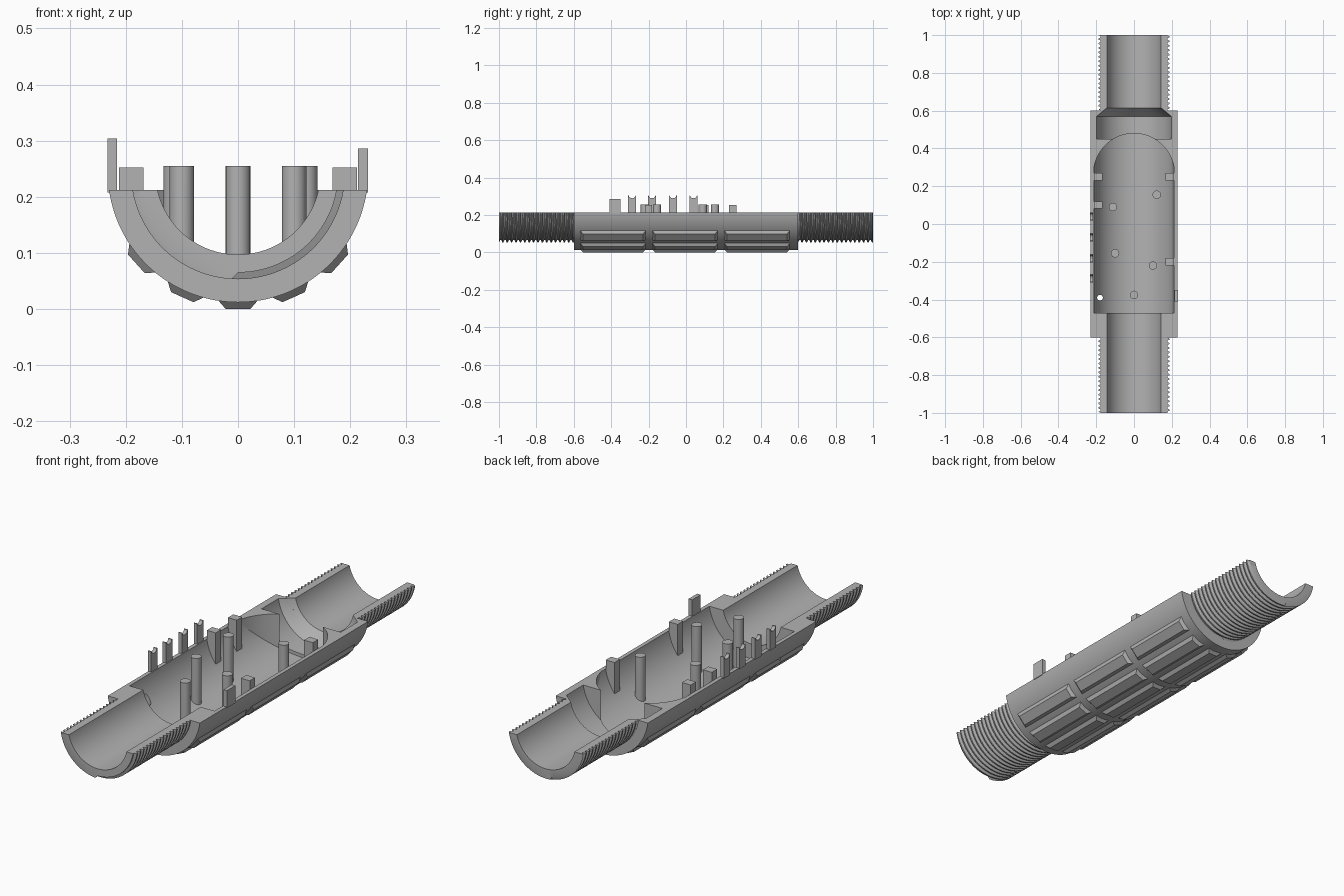
import bpy, bmesh
from math import sin, cos, asin, pi, sqrt, radians, floor
from mathutils import Matrix, Vector

if "Cube" in bpy.data.objects:
    bpy.data.objects.remove(bpy.data.objects["Cube"])

AXIS = 0.244      # height of the tube axis
CUT = 0.212       # height of the flat parting plane
R_OUT, R_CAV, R_BORE = 0.232, 0.2145, 0.147
R_ROOT, R_CREST, PITCH = 0.179, 0.191, 0.0235

grey = bpy.data.materials.new("plain_grey")
grey.use_nodes = True
colour = (0.45, 0.45, 0.45, 1)
grey.diffuse_color = colour
grey.node_tree.nodes["Principled BSDF"].inputs["Base Color"].default_value = colour


def finish(bm, name):
    bmesh.ops.remove_doubles(bm, verts=bm.verts, dist=1e-5)
    bmesh.ops.recalc_face_normals(bm, faces=bm.faces)
    mesh = bpy.data.meshes.new(name)
    bm.to_mesh(mesh)
    bm.free()
    mesh.materials.append(grey)
    obj = bpy.data.objects.new(name, mesh)
    bpy.context.collection.objects.link(obj)
    return obj


def skin(rings, name):
    """Bridge closed rings of points and cap both ends."""
    bm = bmesh.new()
    loops = [[bm.verts.new(p) for p in ring] for ring in rings]
    n = len(loops[0])
    for a, b in zip(loops, loops[1:]):
        for i in range(n):
            j = (i + 1) % n
            bm.faces.new((a[i], a[j], b[j], b[i]))
    bm.faces.new(loops[0])
    bm.faces.new(loops[-1])
    return finish(bm, name)


def trough(name, profile, steps=48):
    """Sweep a (y, r) profile below the parting plane; profile may depend on t."""
    rings = []
    for k in range(steps + 1):
        t = k / steps
        ring = []
        for y, r in profile(t):
            start = asin((AXIS - CUT) / r)
            a = start + t * (pi - 2 * start)
            ring.append((r * cos(a), y, AXIS - r * sin(a)))
        rings.append(ring)
    return skin(rings, name)


def shell_z(x, r=0.222):
    return AXIS - sqrt(r * r - x * x)


def smooth(obj):
    bpy.ops.object.select_all(action='DESELECT')
    obj.select_set(True)
    bpy.context.view_layer.objects.active = obj
    bpy.ops.object.shade_smooth_by_angle(angle=radians(25))


def cut(obj, cutter):
    mod = obj.modifiers.new("cut", 'BOOLEAN')
    mod.operation, mod.object, mod.solver = 'DIFFERENCE', cutter, 'EXACT'
    bpy.context.view_layer.objects.active = obj
    bpy.ops.object.modifier_apply(modifier=mod.name)


def cylinder(name, x, y, r, z0, z1, segments=24):
    bm = bmesh.new()
    bmesh.ops.create_cone(bm, cap_ends=True, segments=segments, radius1=r, radius2=r,
                          depth=z1 - z0, matrix=Matrix.Translation((x, y, (z0 + z1) / 2)))
    return bm


# threaded ends: helical outside, plain bore inside
def thread(name, y0, y1, bore):
    count = int((y1 - y0) / PITCH) + 2
    tooth = ((0, R_ROOT), (0.3, R_ROOT), (0.5, R_CREST), (0.75, R_CREST))

    def profile(t):
        pts = list(bore)
        for i in reversed(range(-1, count)):
            for f, r in reversed(tooth):
                y = y0 + (i + f + t * 0.5) * PITCH
                if y <= y0 or y >= y1:
                    y, r = min(max(y, y0), y1), R_ROOT
                pts.append((y, r))
        return pts
    smooth(trough(name, profile))


thread("front_thread", -1, -0.6, [(-1, R_BORE), (-0.6, R_BORE)])
thread("back_thread", 0.6, 1, [(0.6, 0.165), (0.615, R_BORE), (1, R_BORE)])

# main body, with the back chamber and its cone
section = [(-0.6, R_OUT), (0.6, R_OUT), (0.6, 0.165), (0.57, 0.2), (0.45, 0.2),
           (0.45, 0.09), (-0.46, 0.09), (-0.46, R_BORE), (-0.6, R_BORE)]
body = trough("body", lambda t: section, 64)

# main cavity: round floor, upright arched back wall
rows = [(-0.47, R_CAV)]
for k in range(25):
    a = k / 24 * pi / 2
    rows.append((0.265 + R_CAV * sin(a), max(R_CAV * cos(a), 0.001)))
rings = []
for y, w in rows:
    ring = []
    for i in range(49):
        x = w * sin((i / 24 - 1) * pi / 2)
        ring.append((x, y, AXIS - sqrt(max(R_CAV ** 2 - x * x, 0))))
    rings.append(ring + [(w, y, 0.4), (-w, y, 0.4)])
cavity = skin(rings, "cavity_cutter")
hole = finish(cylinder("hole", -0.18, -0.39, 0.015, -0.1, 0.4), "hole_cutter")
cut(body, cavity)
cut(body, hole)
smooth(body)

# raised grip ribs in three rows of five
for row, yc in enumerate((-0.39, -0.005, 0.38)):
    for col in range(-2, 3):
        turn = Matrix.Rotation(radians(24 * col), 4, 'Y')
        rings = []
        for r, w, h in ((0.222, 0.035, 0.175), (0.229, 0.035, 0.175), (AXIS, 0.022, 0.16)):
            ring = []
            for sx, sy in ((-1, -1), (1, -1), (1, 1), (-1, 1)):
                p = turn @ Vector((sx * w, sy * h, -r))
                ring.append((p.x, p.y + yc, p.z + AXIS))
            rings.append(ring)
        rib = skin(rings, f"grip_rib_{row + 1}_{col + 3}")
        if row == 0 and col > 0:
            cut(rib, hole)

for helper in (cavity, hole):
    bpy.data.objects.remove(helper)

# round pillars standing on the cavity floor
for i, (x, y) in enumerate(((0.12, 0.155), (-0.111, 0.09), (-0.1, -0.155),
                            (0.1, -0.22), (0, -0.375))):
    bm = cylinder("pillar", x, y, 0.022, 0.1, 0.255)
    for v in bm.verts:
        if v.co.z < 0.2:
            v.co.z = shell_z(v.co.x)
    smooth(finish(bm, f"pillar_{i + 1}"))


def block(name, x0, x1, y, width, top, bottom):
    ring = []
    for x, sy in ((x0, -1), (x1, -1), (x1, 1), (x0, 1)):
        ring.append((x, y + sy * width / 2))
    skin([[(x, v, bottom(x)) for x, v in ring], [(x, v, top) for x, v in ring]], name)


# square posts along the cavity walls
for i, (side, y) in enumerate(((1, 0.25), (1, -0.2), (-1, 0.25), (-1, 0.1))):
    block(f"square_post_{i + 1}", side * 0.168, side * 0.212, y, 0.038, 0.252, shell_z)

# tall tab on the left rim
block("left_rim_tab", 0.214, 0.232, -0.38, 0.06, 0.286, lambda x: 0.208)

# tabs with cupped tops on the right rim
for i, y in enumerate((-0.288, -0.182, -0.07, 0.04)):
    rings = []
    for x in (-0.233, -0.216):
        ring = [(x, y - 0.022, 0.208), (x, y + 0.022, 0.208), (x, y + 0.022, 0.304)]
        for k in range(9):
            a = k / 8 * pi
            ring.append((x, y + 0.018 * cos(a), 0.304 - 0.015 * sin(a)))
        rings.append(ring + [(x, y - 0.022, 0.304)])
    skin(rings, f"cupped_tab_{i + 1}")
